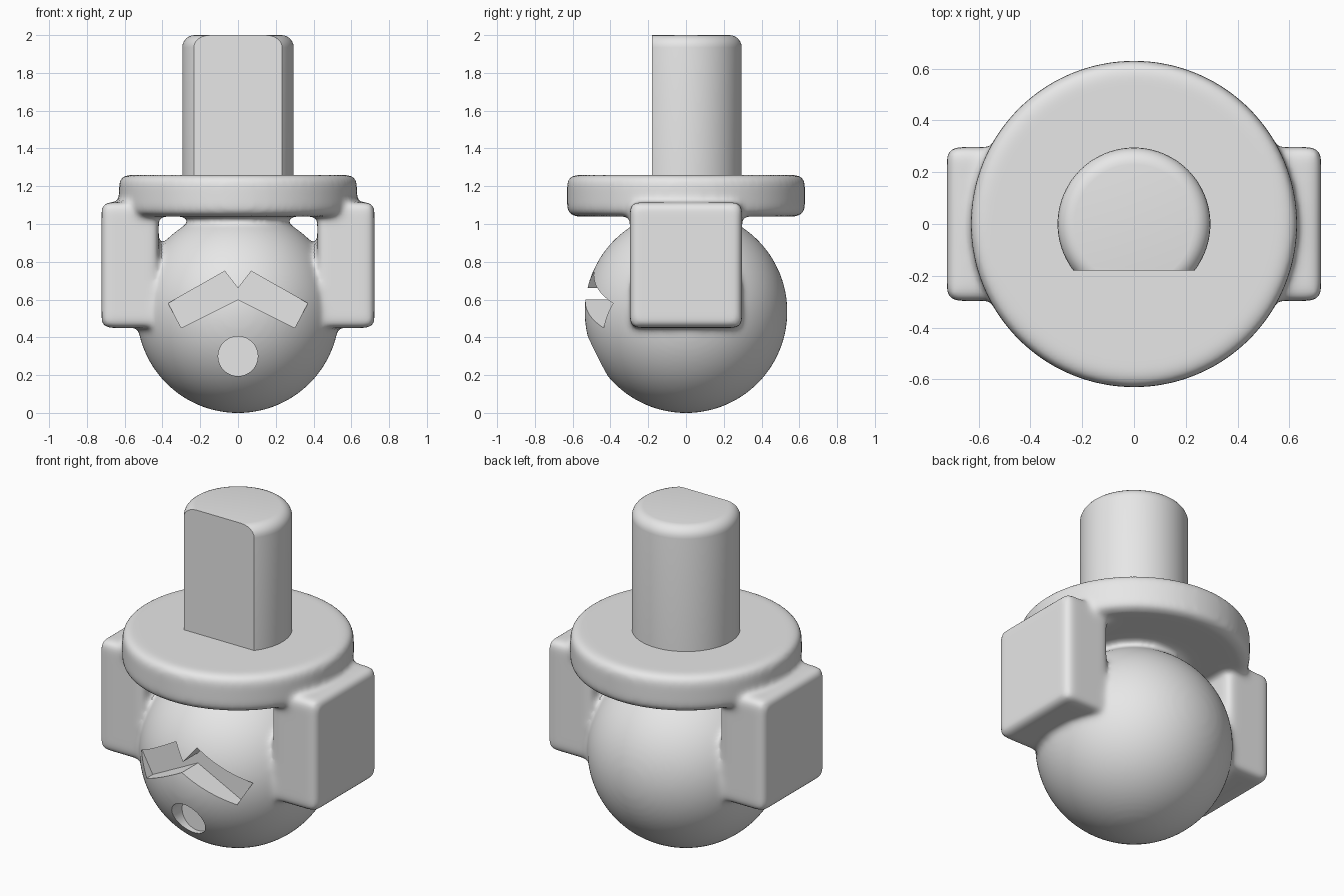
import bpy, bmesh
from mathutils import Matrix, Vector

cube = bpy.data.objects.get("Cube")
if cube:
    bpy.data.objects.remove(cube)

grey = bpy.data.materials.new("plain grey")
grey.use_nodes = True
grey.diffuse_color = (0.8, 0.8, 0.8, 1)
grey.node_tree.nodes["Principled BSDF"].inputs["Base Color"].default_value = (0.8, 0.8, 0.8, 1)


def finish(bm, name):
    bmesh.ops.recalc_face_normals(bm, faces=bm.faces)
    mesh = bpy.data.meshes.new(name)
    bm.to_mesh(mesh)
    bm.free()
    mesh.materials.append(grey)
    obj = bpy.data.objects.new(name, mesh)
    bpy.context.collection.objects.link(obj)
    return obj


def select(obj):
    bpy.ops.object.select_all(action='DESELECT')
    obj.select_set(True)
    bpy.context.view_layer.objects.active = obj


def add_cylinder(bm, radius, low, high, bevel=0, bevel_low=True):
    """Upright cylinder with rounded rims."""
    verts = bmesh.ops.create_cone(
        bm, cap_ends=True, segments=96, radius1=radius, radius2=radius,
        depth=high - low, matrix=Matrix.Translation((0, 0, (low + high) / 2)))["verts"]
    if bevel:
        edges = {e for v in verts for e in v.link_edges}
        rims = [e for e in edges if abs(e.verts[0].co.z - e.verts[1].co.z) < 0.001
                and (bevel_low or e.verts[0].co.z > high - 0.001)]
        bmesh.ops.bevel(bm, geom=rims, offset=bevel, segments=6, profile=0.5, affect='EDGES')


def add_block(bm, low, high, bevel):
    """Box between two corners with rounded edges."""
    low, high = Vector(low), Vector(high)
    verts = bmesh.ops.create_cube(
        bm, size=1, matrix=Matrix.Translation((low + high) / 2)
        @ Matrix.Diagonal((*(high - low), 1)))["verts"]
    edges = list({e for v in verts for e in v.link_edges})
    bmesh.ops.bevel(bm, geom=edges, offset=bevel, segments=4, profile=0.5, affect='EDGES')


# Ball, collar, neck and side blocks, blended into one body
bm = bmesh.new()
bmesh.ops.create_uvsphere(bm, u_segments=96, v_segments=64, radius=0.537,
                          matrix=Matrix.Translation((0, 0, 0.536)))
add_cylinder(bm, 0.63, 1.04, 1.26, 0.05)
add_cylinder(bm, 0.27, 0.98, 1.1)
for side in (-1, 1):
    inner, outer = sorted((side * 0.42, side * 0.722))
    add_block(bm, (inner, -0.297, 0.45), (outer, 0.297, 1.115), 0.04)
body = finish(bm, "ball_head_body")

remesh = body.modifiers.new("blend", 'REMESH')
remesh.mode = 'VOXEL'
remesh.voxel_size = 0.016
smooth = body.modifiers.new("fillet", 'SMOOTH')
smooth.factor = 0.5
smooth.iterations = 12


# Front recesses: an angled mouth and a round hole with a flat floor
def cutter(points, name):
    bm = bmesh.new()
    face = bm.faces.new([bm.verts.new((x, -0.38, z)) for x, z in points])
    new = bmesh.ops.extrude_face_region(bm, geom=[face])["geom"]
    bmesh.ops.translate(bm, vec=(0, -0.4, 0),
                        verts=[g for g in new if isinstance(g, bmesh.types.BMVert)])
    obj = finish(bm, name)
    obj.hide_render = True
    return obj


half = [(0.07, 0.75), (0.37, 0.58), (0.30, 0.45)]
mouth = [(0, 0.66)] + half + [(0, 0.60)] + [(-x, z) for x, z in reversed(half)]
bm = bmesh.new()
bmesh.ops.create_circle(bm, segments=48, radius=0.105)
hole = [(v.co.x, v.co.y + 0.30) for v in bm.verts]
bm.free()

cutters = [cutter(mouth, "mouth_cutter"), cutter(hole, "hole_cutter")]
for tool in cutters:
    cut = body.modifiers.new(tool.name, 'BOOLEAN')
    cut.operation = 'DIFFERENCE'
    cut.solver = 'EXACT'
    cut.object = tool
select(body)
bpy.ops.object.convert(target='MESH')
for tool in cutters:
    bpy.data.objects.remove(tool)
bpy.ops.object.shade_smooth_by_angle(angle=0.6)

# Shaft with a rounded top and one flat side
bm = bmesh.new()
add_cylinder(bm, 0.295, 1.2, 2.0, 0.065, bevel_low=False)
cut = bmesh.ops.bisect_plane(bm, geom=bm.verts[:] + bm.edges[:] + bm.faces[:],
                             plane_co=(0, -0.18, 0), plane_no=(0, -1, 0), clear_outer=True)
bmesh.ops.edgeloop_fill(bm, edges=[e for e in cut["geom_cut"]
                                   if isinstance(e, bmesh.types.BMEdge)])
select(finish(bm, "flatted_shaft"))
bpy.ops.object.shade_smooth_by_angle(angle=0.6)
